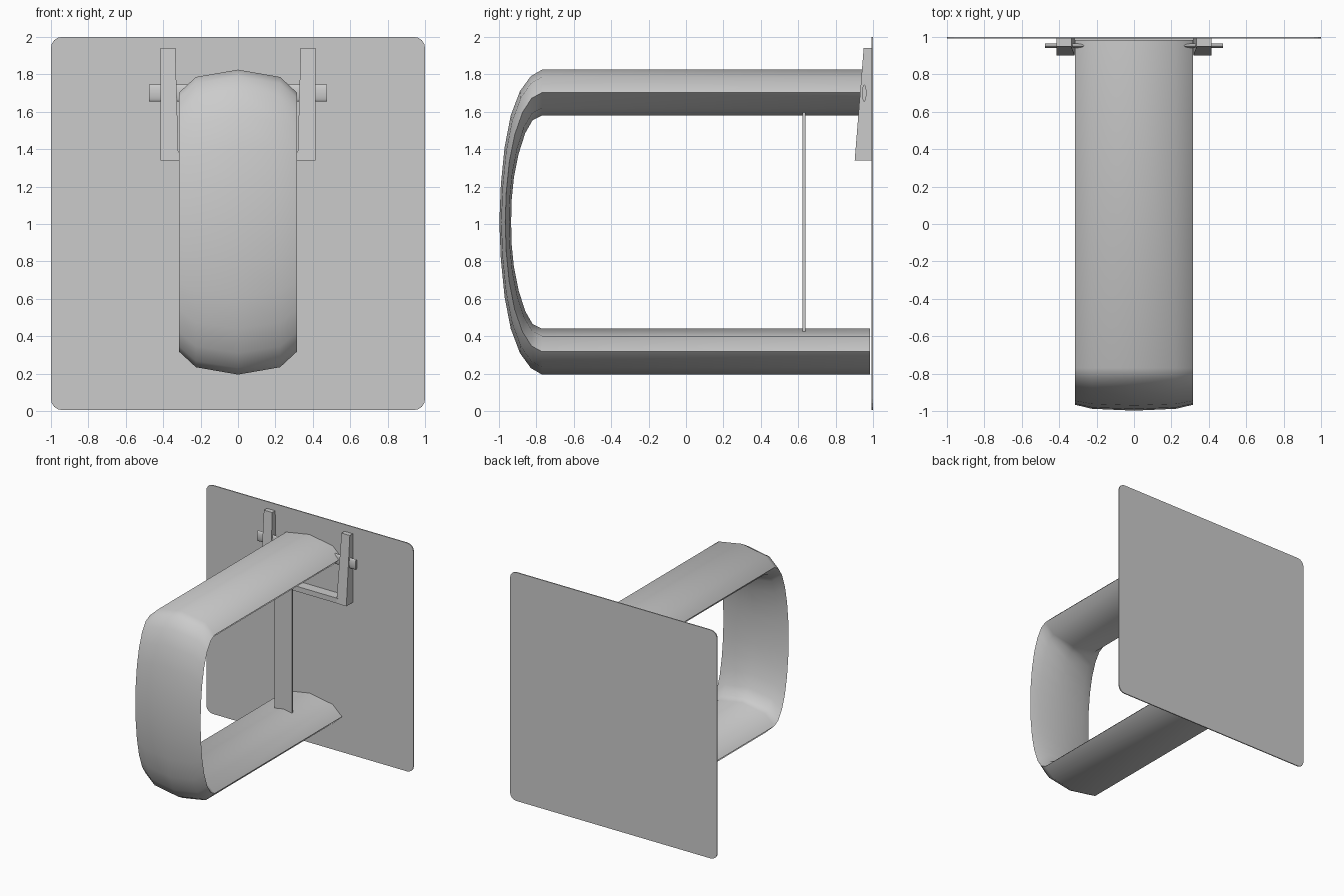
import bpy, bmesh, math
from mathutils import Matrix

if "Cube" in bpy.data.objects:
    bpy.data.objects.remove(bpy.data.objects["Cube"])


def finish(name, bm, smooth=None):
    bmesh.ops.recalc_face_normals(bm, faces=bm.faces[:])
    me = bpy.data.meshes.new(name)
    bm.to_mesh(me)
    bm.free()
    ob = bpy.data.objects.new(name, me)
    bpy.context.collection.objects.link(ob)
    if smooth is not None:
        bpy.ops.object.select_all(action='DESELECT')
        bpy.context.view_layer.objects.active = ob
        ob.select_set(True)
        bpy.ops.object.shade_smooth_by_angle(angle=math.radians(smooth))
    return ob


def loft(name, rings, smooth=None):
    """Skin a list of equal-length rings and cap both ends."""
    bm = bmesh.new()
    rs = [[bm.verts.new(p) for p in r] for r in rings]
    n = len(rs[0])
    for a, b in zip(rs, rs[1:]):
        for i in range(n):
            j = (i + 1) % n
            bm.faces.new((a[i], a[j], b[j], b[i]))
    bm.faces.new(rs[0])
    bm.faces.new(rs[-1])
    return finish(name, bm, smooth)


def box(name, x0, x1, y0, y1, z0, z1):
    return loft(name, [[(x0, y0, z), (x1, y0, z), (x1, y1, z), (x0, y1, z)]
                       for z in (z0, z1)])


# wall plate with small rounded corners
r, outline = 0.06, []
for cx, cz, a0 in ((1 - r, 2 - r, 0), (r - 1, 2 - r, 90), (r - 1, r + .005, 180), (1 - r, r + .005, 270)):
    for k in range(5):
        a = math.radians(a0 + k * 22.5)
        outline.append((cx + r * math.cos(a), cz + r * math.sin(a)))
loft("wall_plate", [[(x, y, z) for x, z in outline] for y in (0.991, 1.0)])

# grab loop: eight-sided section, flattening towards the front
mid = 1.01
outer = [(.985, 1.825), (-.77, 1.825), (-.83, 1.79), (-.888, 1.71), (-.937, 1.58),
         (-.97, 1.41), (-.99, 1.21), (-.998, mid)]
inner = [(.985, 1.58), (-.77, 1.58), (-.82, 1.555), (-.86, 1.485), (-.895, 1.375),
         (-.92, 1.25), (-.932, 1.13), (-.935, mid)]


def flip(pts):
    return pts + [(y, 2 * mid - z) for y, z in reversed(pts[:-1])]


section = [(0, 1), (.225, .68), (.315, 0), (.225, -.68), (0, -1), (-.225, -.68), (-.315, 0), (-.225, .68)]
rings = []
for (oy, oz), (iy, iz) in zip(flip(outer), flip(inner)):
    rings.append([(x, (oy + iy) / 2 + t * (oy - iy) / 2, (oz + iz) / 2 + t * (oz - iz) / 2)
                  for x, t in section])
loft("grab_loop", rings, 60)

# thin strap tying the two arms together
box("support_strap", -.085, .085, .622, .638, .42, 1.6)

# hinge bracket: mirrored wedge cheeks and a bottom cross bar
for s, side in ((1, "right"), (-1, "left")):
    loft("bracket_cheek_" + side,
         [[(s * xi, y, z), (s * .415, y, z), (s * .415, .992, z), (s * xi, .992, z)]
          for xi, y, z in ((.318, .902, 1.34), (.335, .95, 1.94))])
box("bracket_cross_bar", -.33, .33, .905, .992, 1.34, 1.385)

# hinge pin, flattened front to back
bm = bmesh.new()
bmesh.ops.create_cone(bm, cap_ends=True, segments=20, radius1=1, radius2=1, depth=.95)
bm.transform(Matrix.Translation((0, .953, 1.70)) @ Matrix.Diagonal((1, .012, .046, 1))
             @ Matrix.Rotation(math.pi / 2, 4, 'Y'))
finish("hinge_pin", bm, 40)
